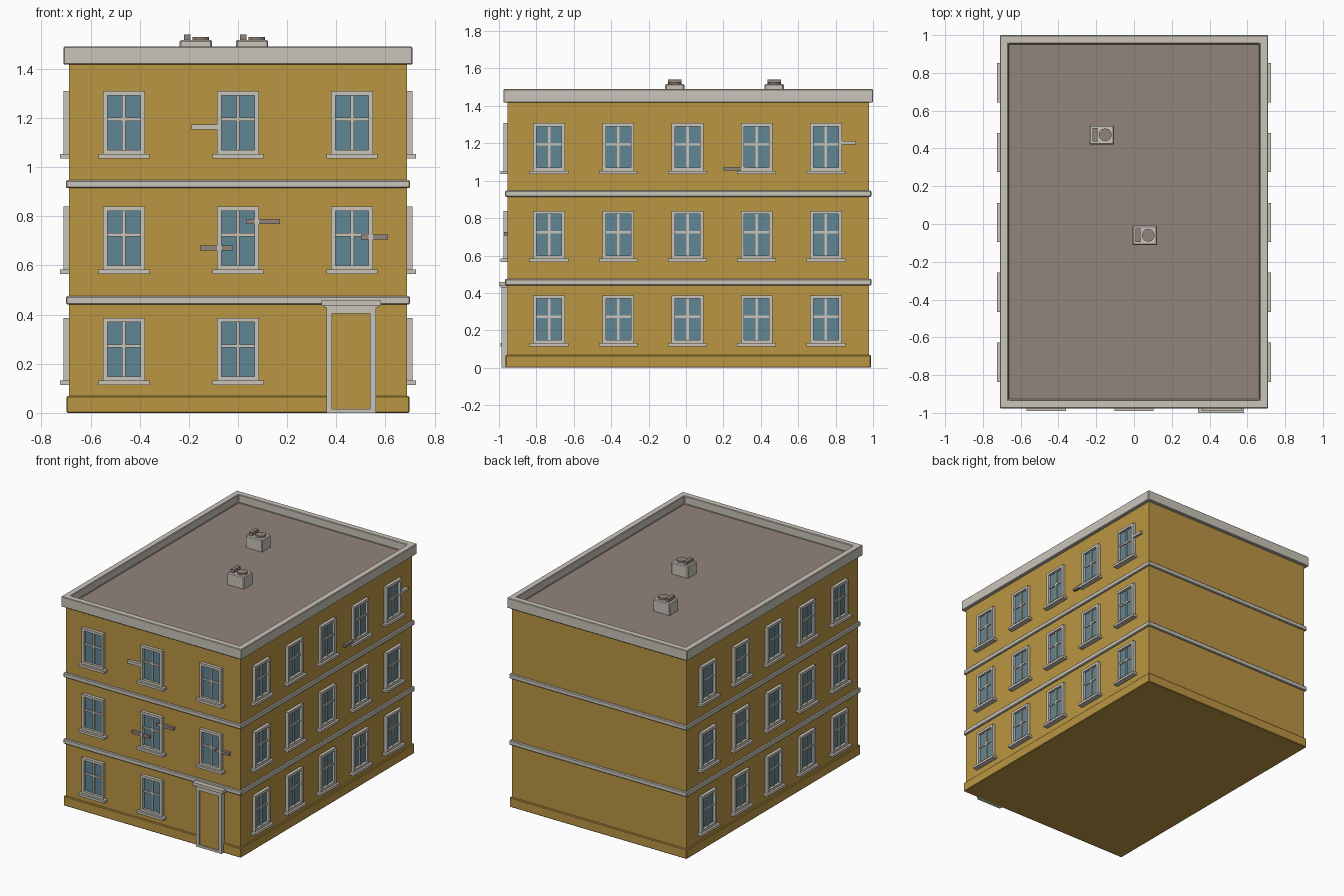
import bpy, bmesh
from mathutils import Matrix, Vector

if "Cube" in bpy.data.objects:
    bpy.data.objects.remove(bpy.data.objects["Cube"])


def material(name, rgb):
    m = bpy.data.materials.new(name)
    m.use_nodes = True
    m.diffuse_color = (*rgb, 1)
    m.node_tree.nodes["Principled BSDF"].inputs["Base Color"].default_value = (*rgb, 1)
    return m


MUSTARD = material("mustard wall", (0.50, 0.305, 0.057))
STONE = material("pale stone trim", (0.59, 0.555, 0.49))
GLASS = material("blue glass", (0.118, 0.24, 0.30))
BROWN = material("brown roofing", (0.29, 0.23, 0.205))

CY = 0.012                    # building centre along y
WALL_X, WALL_Y = 0.687, 0.966  # wall half sizes


def add_box(bm, x, y, z, mat=0):
    """Add a box given (low, high) ranges."""
    lo, hi = Vector((x[0], y[0], z[0])), Vector((x[1], y[1], z[1]))
    mtx = Matrix.Translation((lo + hi) / 2) @ Matrix.Diagonal((*(hi - lo), 1))
    geo = bmesh.ops.create_cube(bm, size=1, matrix=mtx)
    faces = {f for v in geo["verts"] for f in v.link_faces}
    for f in faces:
        f.material_index = mat
    return faces


def finish(name, bm, mats, bevel=0):
    mesh = bpy.data.meshes.new(name)
    bm.to_mesh(mesh)
    bm.free()
    for m in mats:
        mesh.materials.append(m)
    ob = bpy.data.objects.new(name, mesh)
    bpy.context.collection.objects.link(ob)
    if bevel:
        mod = ob.modifiers.new("edge", "BEVEL")
        mod.width, mod.segments = bevel, 1
    return ob


def slab(name, grow, z, mat, bevel=0):
    """A full-footprint layer, overhanging the walls by grow."""
    bm = bmesh.new()
    hx, hy = WALL_X + grow, WALL_Y + grow
    add_box(bm, (-hx, hx), (CY - hy, CY + hy), z)
    return finish(name, bm, [mat], bevel)


# Body, plinth and floor bands
slab("walls", 0, (0.03, 1.425), MUSTARD)
slab("plinth", 0.011, (0, 0.068), MUSTARD, 0.004)
slab("lower_band", 0.013, (0.441, 0.475), STONE, 0.005)
slab("upper_band", 0.013, (0.914, 0.947), STONE, 0.005)

# Parapet with a sunken roof
bm = bmesh.new()
hx, hy = WALL_X + 0.023, WALL_Y + 0.022
faces = add_box(bm, (-hx, hx), (CY - hy, CY + hy), (1.417, 1.49))
top = max(faces, key=lambda f: f.calc_center_median().z)
bmesh.ops.inset_region(bm, faces=[top], thickness=0.064)
sunk = bmesh.ops.extrude_discrete_faces(bm, faces=[top])["faces"][0]
sunk.material_index = 1
bmesh.ops.translate(bm, verts=sunk.verts, vec=(0, 0, -0.058))
finish("parapet_and_roof", bm, [STONE, BROWN], 0.004)


# Window: local x along the wall, -y outwards, z from the frame bottom
def window_mesh():
    bm = bmesh.new()
    w, h, t = 0.085, 0.257, 0.018
    add_box(bm, (-w + t, w - t), (-0.004, 0.01), (t, h - t), 1)
    for s in (-1, 1):
        add_box(bm, sorted((s * w, s * (w - t))), (-0.022, 0.01), (0, h))
    for z in (0, h - t):
        add_box(bm, (-w + t, w - t), (-0.022, 0.01), (z, z + t))
    add_box(bm, (-0.007, 0.007), (-0.012, 0), (t, h - t))
    add_box(bm, (-w + t, w - t), (-0.0119, 0), (0.136, 0.149))
    add_box(bm, (-0.104, 0.104), (-0.037, 0.01), (-0.016, 0.001))
    ob = finish("window", bm, [STONE, GLASS])
    mesh = ob.data
    bpy.data.objects.remove(ob)
    return mesh


WINDOW = window_mesh()


def place_window(name, loc, turn):
    ob = bpy.data.objects.new(name, WINDOW)
    ob.location, ob.rotation_euler.z = loc, turn
    bpy.context.collection.objects.link(ob)


QUARTER = 1.5707963
for floor, z in enumerate((0.13, 0.582, 1.052)):
    for col in (-1, 0, 1):
        if floor or col < 1:      # the door takes the last ground bay
            place_window("front_window", (col * 0.464, CY - WALL_Y, z), 0)
    for col in range(-2, 3):
        for s, side in ((1, "left"), (-1, "right")):
            place_window(side + "_window", (s * WALL_X, 0.008 + col * 0.37, z), s * QUARTER)

# Door with surround and lintel
front = CY - WALL_Y
bm = bmesh.new()
for x in (0.36, 0.538):
    add_box(bm, (x, x + 0.023), (-0.986, front), (0, 0.434))
add_box(bm, (0.383, 0.538), (-0.986, front), (0.404, 0.434))
add_box(bm, (0.383, 0.538), (-0.986, front), (0, 0.016))
add_box(bm, (0.383, 0.538), (-0.974, front), (0.016, 0.404), 1)
add_box(bm, (0.35, 0.572), (-0.992, front), (0.428, 0.438))
add_box(bm, (0.34, 0.582), (-1.0, front), (0.436, 0.458))
finish("door", bm, [STONE, MUSTARD])

# Small wall bars beside the windows
for x0, x1, z, mat in ((-0.19, -0.086, 1.163, STONE), (0.035, 0.17, 0.778, BROWN),
                       (-0.155, -0.02, 0.671, BROWN), (0.50, 0.61, 0.716, BROWN)):
    bm = bmesh.new()
    add_box(bm, (x0, x1), (front - 0.02, front), (z - 0.01, z + 0.01))
    finish("front_bar", bm, [mat])
for y0, y1, z, mat in ((0.2, 0.335, 1.064, BROWN), (0.83, 0.91, 1.203, STONE)):
    bm = bmesh.new()
    add_box(bm, (WALL_X, WALL_X + 0.02), (y0, y1), (z - 0.01, z + 0.01))
    finish("side_bar", bm, [mat])

# Rooftop units: box, raised slot cover and round fan
for x, y in ((-0.171, 0.472), (0.057, -0.06)):
    bm = bmesh.new()
    add_box(bm, (x - 0.066, x + 0.066), (y - 0.051, y + 0.051), (1.425, 1.518))
    finish("roof_unit", bm, [STONE], 0.006)
    bm = bmesh.new()
    add_box(bm, (x - 0.048, x - 0.022), (y - 0.036, y + 0.036), (1.515, 1.54))
    bmesh.ops.create_cone(bm, cap_ends=True, segments=12, radius1=0.034, radius2=0.034,
                          depth=0.02, matrix=Matrix.Translation((x + 0.019, y, 1.519)))
    finish("roof_unit_fan", bm, [BROWN])
